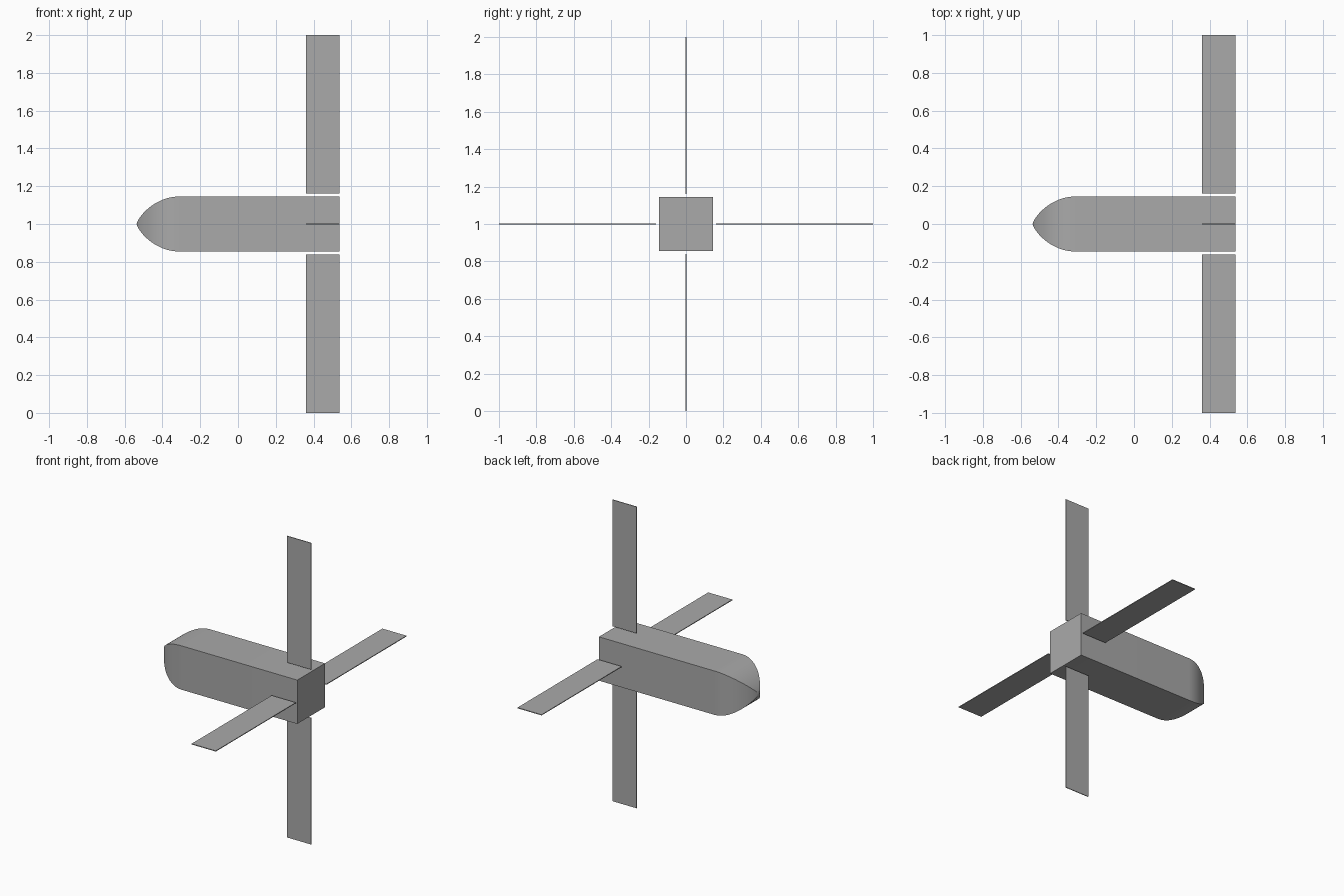
import bpy, bmesh, math
from mathutils import Matrix

if "Cube" in bpy.data.objects:
    bpy.data.objects.remove(bpy.data.objects["Cube"], do_unlink=True)

TAIL, SHOULDER, TIP = 0.537, -0.31, -0.537   # stations along x
HALF = 0.1455                                # half width of the square body
FIN_CHORD, FIN_ROOT, FIN_THICK = 0.177, 0.161, 0.005
NOSE_STEPS = 20

grey = bpy.data.materials.new("plain_grey")
grey.use_nodes = True
colour = (0.4, 0.4, 0.4, 1)
grey.diffuse_color = colour
grey.node_tree.nodes["Principled BSDF"].inputs["Base Color"].default_value = colour


def finish(name, bm):
    bmesh.ops.recalc_face_normals(bm, faces=bm.faces)
    mesh = bpy.data.meshes.new(name)
    bm.to_mesh(mesh)
    bm.free()
    mesh.materials.append(grey)
    obj = bpy.data.objects.new(name, mesh)
    bpy.context.collection.objects.link(obj)
    return obj


# Body: square sections lofted from the flat tail into a rounded four-sided nose
bm = bmesh.new()


def square(x, r):
    return [bm.verts.new((x, y * r, 1 + z * r))
            for y, z in ((-1, -1), (1, -1), (1, 1), (-1, 1))]


rings = [square(TAIL, HALF)]
for i in range(NOSE_STEPS):
    t = math.sin(i / NOSE_STEPS * math.pi / 2)
    rings.append(square(SHOULDER + (TIP - SHOULDER) * t, HALF * (1 - t * t) ** 0.75))
bm.faces.new(rings[0])
for a, b in zip(rings, rings[1:]):
    for k in range(4):
        n = (k + 1) % 4
        bm.faces.new((a[k], a[n], b[n], b[k]))
tip = bm.verts.new((TIP, 0, 1))
for k in range(4):
    bm.faces.new((rings[-1][k], rings[-1][(k + 1) % 4], tip))
body = finish("body", bm)
bpy.ops.object.select_all(action="DESELECT")
body.select_set(True)
bpy.context.view_layer.objects.active = body
bpy.ops.object.shade_smooth_by_angle(angle=math.radians(30))

# Four thin tail fins, turned in quarter steps around the body axis
span = 1 - FIN_ROOT
for k, side in enumerate(("top", "front", "bottom", "back")):
    bm = bmesh.new()
    bmesh.ops.create_cube(bm, size=1, matrix=(
        Matrix.Translation((0, 0, 1))
        @ Matrix.Rotation(k * math.pi / 2, 4, "X")
        @ Matrix.Translation((TAIL - FIN_CHORD / 2, 0, FIN_ROOT + span / 2))
        @ Matrix.Diagonal((FIN_CHORD, FIN_THICK, span, 1))))
    finish(side + "_fin", bm)
